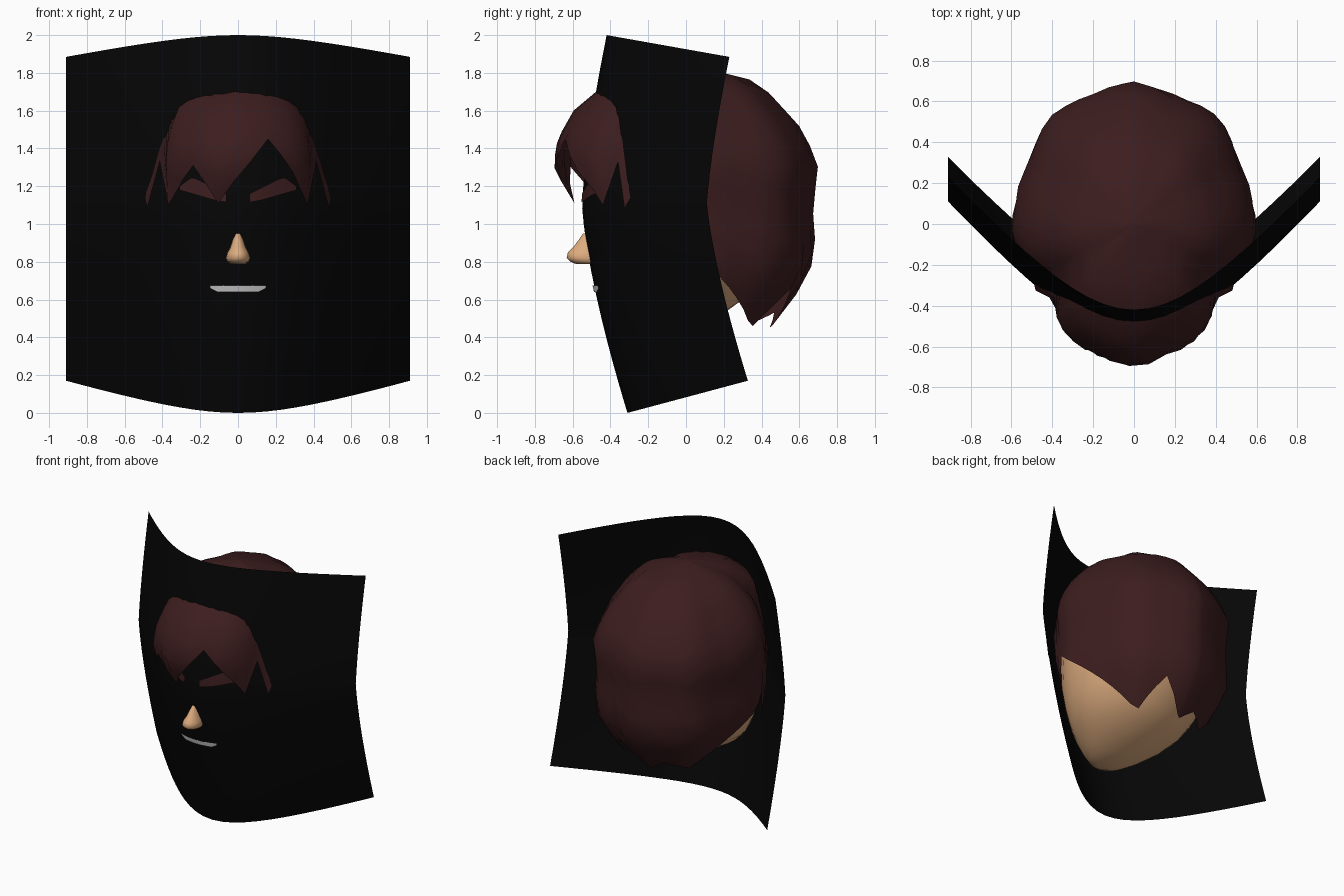
import bpy, math

if "Cube" in bpy.data.objects:
    bpy.data.objects.remove(bpy.data.objects["Cube"])

def material(name, rgb):
    m = bpy.data.materials.new(name)
    m.diffuse_color = (*rgb, 1)
    m.use_nodes = True
    m.node_tree.nodes["Principled BSDF"].inputs["Base Color"].default_value = m.diffuse_color
    return m

HAIR = material("dark_brown_red", (0.046, 0.0125, 0.0135))
SKIN = material("skin_tan", (0.72, 0.41, 0.21))
BLACK = material("black", (0.0018, 0.0018, 0.0018))
PALE = material("pale_grey", (0.58, 0.58, 0.58))

def add(name, verts, faces, mat, angle=40):
    me = bpy.data.meshes.new(name)
    me.from_pydata(verts, [], faces)
    me.materials.append(mat)
    ob = bpy.data.objects.new(name, me)
    bpy.context.collection.objects.link(ob)
    bpy.ops.object.select_all(action='DESELECT')
    ob.select_set(True)
    bpy.context.view_layer.objects.active = ob
    bpy.ops.object.shade_smooth_by_angle(angle=math.radians(angle))
    return ob

def grid_faces(rows, cols, wrap=False):
    return [(r * cols + c, (r + 1) * cols + c,
             (r + 1) * cols + (c + 1) % cols, r * cols + (c + 1) % cols)
            for r in range(rows - 1) for c in range(cols if wrap else cols - 1)]

def lerp(table, v):
    for (a, p), (b, q) in zip(table, table[1:]):
        if v <= b:
            return p + (q - p) * max(0, (v - a) / (b - a))
    return table[-1][1]

# Curved black face panel: a swept bow, bent along its height
def panel(x, z, lift=0.0):
    k, h = (0.13, 0.9) if z > 1.1 else (0.24, 1.1)
    u = abs(z - 1.1) / h
    y = -0.55 + k * u ** 1.4
    ang = math.atan(1.4 * k / h * u ** 0.4) * 0.88 * (1 if z > 1.1 else -1)
    d = math.sqrt(0.25 + (1.15 * x) ** 2) - 0.5 - lift
    return (x, y + d * math.cos(ang), z - d * math.sin(ang))

N = 24
add("face_panel", [panel(-0.91 + 1.82 * c / N, 2 - 2 * r / N)
                   for r in range(N + 1) for c in range(N + 1)],
    grid_faces(N + 1, N + 1), BLACK)

# Thin plates lying on the panel: top and bottom edge as x, z pairs
def on_panel(x, z):
    return panel(x, 2 * z - panel(x, z, 0.008)[2], 0.008)

def plate(name, top, bottom, mat, n=16):
    x0, x1 = top[0][0], top[-1][0]
    xs = [x0 + (x1 - x0) * i / n for i in range(n + 1)]
    verts = [on_panel(x, lerp(edge, x)) for edge in (top, bottom) for x in xs]
    add(name, verts, grid_faces(2, n + 1), mat)

plate("mouth", [(-0.147, 0.675), (0.147, 0.675)],
      [(-0.147, 0.66), (-0.11, 0.64), (0.11, 0.64), (0.147, 0.66)], PALE)
for side, s in (("right", 1), ("left", -1)):
    plate("eyebrow_" + side,
          sorted([(0.06 * s, 1.16), (0.22 * s, 1.24), (0.25 * s, 1.245), (0.31 * s, 1.20)]),
          sorted([(0.06 * s, 1.115), (0.12 * s, 1.125), (0.31 * s, 1.18)]), HAIR)

# Lofted solids from rings of (z, half width, front y, back y)
def loft(name, rings, mat, n=28):
    verts = []
    for z, w, f, b in rings:
        for i in range(n):
            a = 2 * math.pi * i / n
            verts.append((w * math.sin(a), (f + b) / 2 - (b - f) / 2 * math.cos(a), z))
    faces = grid_faces(len(rings), n, True)
    faces += [tuple(range(n)), tuple(range((len(rings) - 1) * n, len(rings) * n))[::-1]]
    add(name, verts, faces, mat, 60)

loft("head", [(1.72, 0.15, -0.15, 0.2), (1.6, 0.36, -0.36, 0.38), (1.4, 0.49, -0.46, 0.53),
              (1.1, 0.54, -0.48, 0.57), (0.85, 0.51, -0.48, 0.5), (0.7, 0.46, -0.46, 0.39),
              (0.6, 0.40, -0.45, 0.30), (0.52, 0.32, -0.44, 0.19), (0.45, 0.22, -0.42, 0.02),
              (0.41, 0.14, -0.40, -0.12), (0.39, 0.06, -0.36, -0.22)], SKIN)
loft("nose", [(0.95, 0.016, -0.545, -0.45), (0.92, 0.028, -0.565, -0.45),
              (0.88, 0.04, -0.595, -0.45), (0.85, 0.056, -0.625, -0.45),
              (0.82, 0.064, -0.632, -0.45), (0.80, 0.058, -0.61, -0.45),
              (0.787, 0.035, -0.58, -0.45)], SKIN, 16)

# Hair: a shell around the head with a jagged lower edge (angle 0 is the front)
RADIUS = [(0, 0.705), (18, 0.67), (31, 0.64), (46, 0.565), (65, 0.57), (90, 0.605),
          (100, 0.595), (119, 0.6), (142, 0.67), (161, 0.667), (180, 0.70)]
LOWER = [(0.45, 0.64), (0.66, 0.87), (0.83, 0.985), (1.07, 0.96), (1.32, 1.0)]
FRONT = LOWER + [(1.45, 0.97), (1.6, 0.85), (1.7, 0.68), (1.76, 0.53), (1.81, 0.28), (1.85, 0)]
BACK = LOWER + [(1.5, 0.88), (1.57, 0.79), (1.73, 0.58), (1.765, 0.48), (1.8, 0.28), (1.85, 0)]
EDGE = [(-180, 0.47), (-176, 0.45), (-163, 0.53), (-143, 0.48), (-80, 0.96), (-75, 0.78),
        (-62, 1.2), (-56, 1.08), (-49, 1.33), (-40, 1.1), (-21, 1.31), (-10, 1.11),
        (14, 1.45), (40, 1.1), (49, 1.33), (56, 1.08), (62, 1.2), (75, 0.78), (80, 0.96),
        (137, 0.49), (144, 0.46), (163, 0.66), (180, 0.47)]
angles = []
for (a, _), (b, _) in zip(EDGE, EDGE[1:]):
    steps = max(1, round((b - a) / 7))
    angles += [a + (b - a) * i / steps for i in range(steps)]
ROWS = 14
verts = []
for r in range(ROWS):
    for a in angles:
        low, side = lerp(EDGE, a), abs(a)
        z = 1.848 - (1.848 - low) * (r / (ROWS - 1)) ** 1.5
        w = min(1, max(0, (side - 60) / 60))
        rad = lerp(RADIUS, side) * (lerp(FRONT, z) * (1 - w) + lerp(BACK, z) * w)
        if side < 40 and z < 1.3:            # fringe curls inward
            rad *= 1 - 0.6 * (1.3 - z) * (1 - side / 60)
        # locks at the temples flare out towards their tips
        temple = max(0, 1 - abs(side - 57) / 16)
        rad *= 1 + temple * max(-0.09, min(0.07, 0.07 - 0.5 * (z - 1.08)))
        t = math.radians(a)
        verts.append((rad * math.sin(t), -rad * math.cos(t), z))
cols = len(angles)
add("hair", verts, grid_faces(ROWS, cols, True) + [tuple(range(cols))], HAIR)
